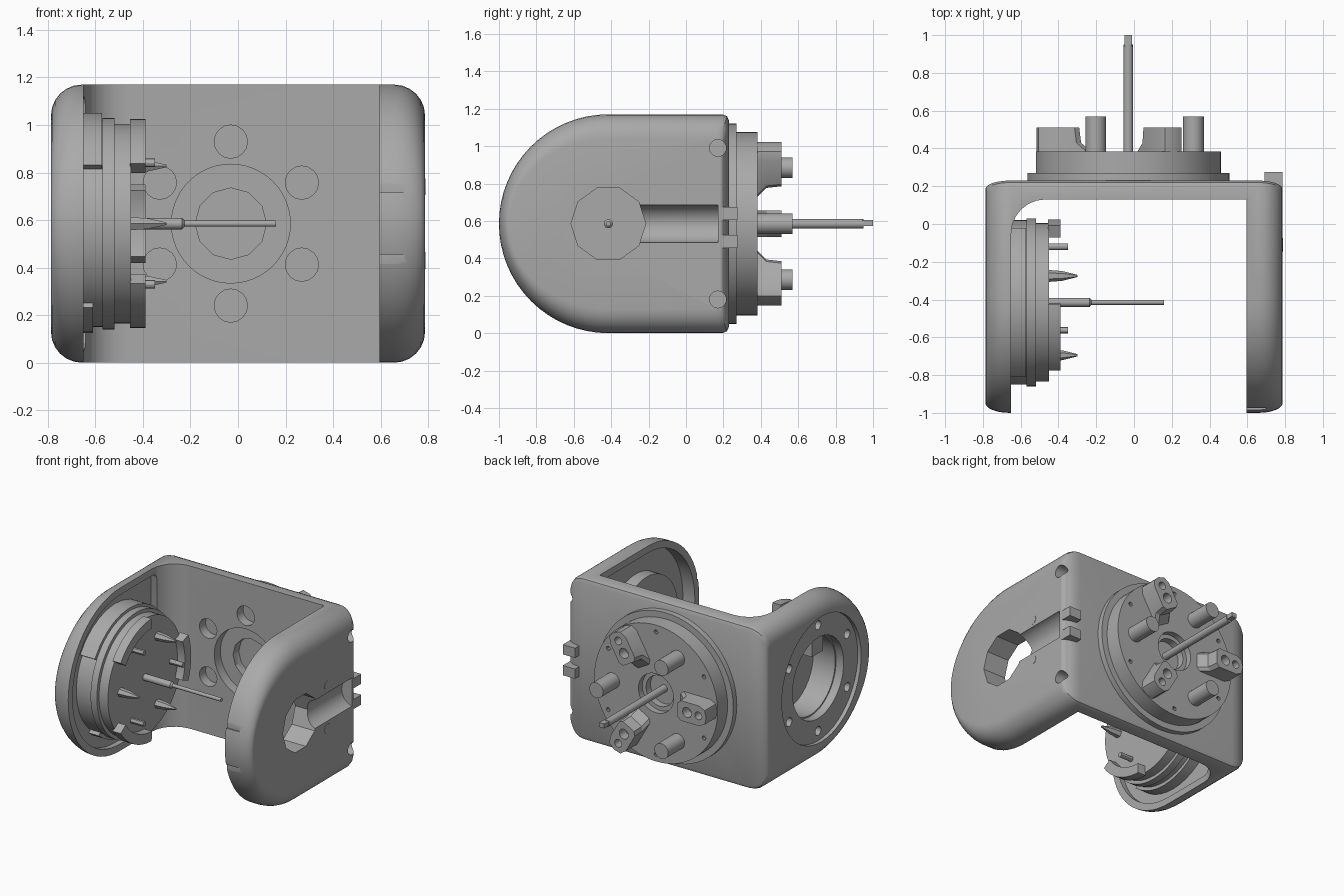
import bpy, bmesh
from math import sin, cos, pi, radians
from mathutils import Vector

cube = bpy.data.objects.get("Cube")
if cube:
    bpy.data.objects.remove(cube, do_unlink=True)

GREY = (0.4, 0.4, 0.4, 1)
grey = bpy.data.materials.new("machined_grey")
grey.use_nodes = True
grey.diffuse_color = GREY
grey.node_tree.nodes["Principled BSDF"].inputs["Base Color"].default_value = GREY

MID = 0.585        # height of every axis
ARM_Y = -0.415     # centre of the round arm ends
BACK_X = -0.03     # centre of the rear hub


def place(axis, u, v, t):
    return {"x": (t, u, v), "y": (u, t, v), "z": (u, v, t)}[axis]


def loft(name, rings):
    """Skin a list of equal closed rings and cap both ends."""
    bm = bmesh.new()
    loops = [[bm.verts.new(p) for p in ring] for ring in rings]
    n = len(loops[0])
    for a, b in zip(loops, loops[1:]):
        for i in range(n):
            j = (i + 1) % n
            bm.faces.new((a[i], a[j], b[j], b[i]))
    bm.faces.new(loops[0])
    bm.faces.new(loops[-1])
    bmesh.ops.recalc_face_normals(bm, faces=bm.faces)
    mesh = bpy.data.meshes.new(name)
    bm.to_mesh(mesh)
    bm.free()
    mesh.materials.append(grey)
    obj = bpy.data.objects.new(name, mesh)
    bpy.context.collection.objects.link(obj)
    return obj


def prism(name, pts, axis, a, b):
    return loft(name, [[place(axis, u, v, t) for u, v in pts] for t in (a, b)])


def circle(u, v, r, n=48):
    return [(u + r * cos(2 * pi * i / n), v + r * sin(2 * pi * i / n)) for i in range(n)]


def cyl(name, axis, u, v, r, a, b, n=48):
    return prism(name, circle(u, v, r, n), axis, a, b)


def box(name, x0, x1, y0, y1, z0, z1):
    return prism(name, [(x0, y0), (x1, y0), (x1, y1), (x0, y1)], "z", z0, z1)


def polar(u, v, r, deg):
    return u + r * cos(radians(deg)), v + r * sin(radians(deg))


def arc_plate(name, mid, half, inner, outer, a, b):
    """Curved segment around the arm axis."""
    sweep = [mid - half + 2 * half * i / 10 for i in range(11)]
    outline = [polar(ARM_Y, MID, outer, s) for s in sweep]
    outline += [polar(ARM_Y, MID, inner, s) for s in reversed(sweep)]
    return prism(name, outline, "x", a, b)


def cut(obj, cutters):
    """Subtract each cutter, bake the result, then discard the cutter."""
    for c in cutters:
        c.hide_render = True
        mod = obj.modifiers.new("cut", "BOOLEAN")
        mod.operation, mod.solver, mod.object = "DIFFERENCE", "EXACT", c
        bpy.context.view_layer.update()
        done = obj.evaluated_get(bpy.context.evaluated_depsgraph_get())
        mesh = bpy.data.meshes.new_from_object(done)
        obj.modifiers.clear()
        obj.data = mesh
        bpy.data.objects.remove(c, do_unlink=True)


def d_shape(inset_z, inset_y, back):
    """Arm outline: round to the front, straight toward the back."""
    rz, ry, c = MID - inset_z, MID - inset_y, 0.035
    turns = [radians(90 + 180 * i / 32) for i in range(33)]
    arc = [(ARM_Y + ry * cos(t), MID + rz * sin(t)) for t in turns]
    return arc + [(back - c, MID - rz), (back - c * .3, MID - rz + c * .3), (back, MID - rz + c),
                  (back, MID + rz - c), (back - c * .3, MID + rz - c * .3), (back - c, MID + rz)]


# Bracket: rounded solid, hollowed into a fork with one filleted corner
rings, ROUND = [], 0.13
for side in (-1, 1):
    steps = [radians(15 * i) for i in range(7)]
    for a in (steps if side < 0 else steps[::-1]):
        x = side * (0.787 - ROUND * (1 - cos(a)))
        inset = ROUND * (1 - sin(a))
        outline = d_shape(inset, inset * 0.4, 0.23 - inset * 0.35)
        rings.append([place("x", u, v, x) for u, v in outline])
bracket = loft("fork_bracket", rings)

gap = [(-0.65, -2), (0.595, -2), (0.595, 0.13)]
gap += [polar(-0.47, -0.05, 0.18, 90 + 15 * i) for i in range(7)]
cutters = [prism("gap", gap, "z", -1, 2),
           prism("left_recess", d_shape(0.05, 0.05, 0.08), "x", 0.5, 0.69),
           prism("right_recess", d_shape(0.05, 0.05, 0.0), "x", -0.69, -0.6),
           cyl("bearing_hole", "x", ARM_Y, MID, 0.2, 0.5, 1, 10),
           cyl("cable_trough", "y", 0.81, MID, 0.105, ARM_Y, 0.17, 20),
           cyl("hub_hole", "y", BACK_X, MID, 0.25, 0.0, 0.2),
           cyl("hub_bore", "y", BACK_X, MID, 0.15, 0.0, 0.5, 12),
           cyl("cover_seat", "x", ARM_Y, MID, 0.45, -1, -0.76),
           cyl("cover_bore", "x", ARM_Y, MID, 0.29, -1, -0.6)]
for z in (0.18, 0.99):
    cutters.append(cyl("arm_screw_hole", "x", 0.17, z, 0.045, 0.7, 1, 20))
for k in range(6):
    u, v = polar(BACK_X, MID, 0.345, 30 + 60 * k)
    cutters.append(cyl("plate_hole", "y", u, v, 0.07, 0.0, 0.2, 16))
    u, v = polar(ARM_Y, MID, 0.38, 30 + 60 * k)
    cutters.append(cyl("cover_screw_hole", "x", u, v, 0.032, -1, -0.71, 16))
for z in (0.43, 0.74):
    cutters.append(box("tip_notch", 0.5, 0.7, -1.1, -0.975, z - 0.025, z + 0.025))
cut(bracket, cutters)

# Left arm: bearing ring, clips and rear tabs
ring = cyl("bearing_ring", "x", ARM_Y, MID, 0.36, 0.605, 0.70)
cut(ring, [cyl("bore", "x", ARM_Y, MID, 0.2, 0.5, 0.9, 10)])
for z in (0.49, 0.64):
    box("rear_tab", 0.69, 0.787, 0.19, 0.275, z - 0.035, z + 0.035)
for z in (0.43, 0.74):
    cyl("arm_clip", "x", -0.11, z, 0.035, 0.76, 0.789, 8)

# Rear hub: flange ring and a disc with a blind centre recess
flange = cyl("rear_flange", "y", BACK_X, MID, 0.535, 0.225, 0.27, 64)
cut(flange, [cyl("bore", "y", BACK_X, MID, 0.15, 0, 1, 12)])
disc = cyl("rear_disc", "y", BACK_X, MID, 0.49, 0.265, 0.383, 64)
hub_cuts = [cyl("counterbore", "y", BACK_X, MID, 0.14, 0.34, 1, 32),
            cyl("recess", "y", BACK_X, MID, 0.11, 0.29, 1, 24)]
for k in range(6):
    u, v = polar(BACK_X, MID, 0.44, 30 + 60 * k)
    hub_cuts.append(cyl("pin_hole", "y", u, v, 0.015, 0.35, 1, 10))
cut(disc, hub_cuts)
cyl("rear_rod", "y", BACK_X, MID, 0.026, 0.28, 0.95, 20)
box("rear_rod_tip", BACK_X - 0.02, BACK_X + 0.02, 0.94, 1.0, MID - 0.012, MID + 0.02)

# Three round posts alternate with three drilled lugs on sloping feet
for k in range(3):
    u, v = polar(BACK_X, MID, 0.345, 120 * k)
    cyl("rear_post", "y", u, v, 0.055, 0.37, 0.57, 24)
    ang = radians(60 + 120 * k)
    out = Vector((cos(ang), sin(ang)))
    tan = Vector((-out.y, out.x))
    lug_rings = []
    for y, inner in ((0.37, 0.18), (0.43, 0.25), (0.51, 0.26)):
        outline = [(inner, -0.05), (inner + 0.025, -0.072), (0.43, -0.072), (0.475, -0.05), (0.487, 0),
                   (0.475, 0.05), (0.43, 0.072), (inner + 0.025, 0.072), (inner, 0.05)]
        pts = [Vector((BACK_X, MID)) + out * r + tan * s for r, s in outline]
        lug_rings.append([place("y", p.x, p.y, y) for p in pts])
    lug = loft("rear_lug", lug_rings)
    holes = []
    for r, size in ((0.335, 0.036), (0.425, 0.028)):
        u, v = polar(BACK_X, MID, r, 60 + 120 * k)
        holes.append(cyl("hole", "y", u, v, size, 0.44, 1, 14))
    cut(lug, holes)

# Inner hub on the right arm: stacked discs, open toward the arm
for name, r, a, b in (("inner_base", 0.435, -0.70, -0.565), ("inner_flange", 0.445, -0.57, -0.52),
                      ("inner_disc", 0.42, -0.525, -0.45)):
    part = cyl(name, "x", ARM_Y, MID, r, a, b, 64)
    if name != "inner_disc":
        cut(part, [cyl("hollow", "x", ARM_Y, MID, 0.28, -1, 0, 40)])
arc_plate("upper_base_pad", 90, 58, 0.42, 0.465, -0.688, -0.572)
arc_plate("lower_base_pad", -90, 40, 0.42, 0.46, -0.688, -0.61)
box("inner_key", -0.72, -0.52, -0.53, -0.40, 0.73, 0.87)

# Curved rim tabs on the inner disc
for mid, half in ((0, 22), (118, 27), (-118, 27)):
    arc_plate("rim_tab", mid, half, 0.37, 0.44, -0.455, -0.39)

# Pins and tapered spikes around the inner disc
for k in range(3):
    u, v = polar(ARM_Y, MID, 0.295, 120 * k)
    cyl("inner_pin", "x", u, v, 0.018, -0.46, -0.35, 12)
    u, v = polar(ARM_Y, MID, 0.28, 60 + 120 * k)
    loft("inner_spike", [[place("x", p, q, x) for p, q in circle(u, v, r, 6)]
                         for x, r in ((-0.46, 0.032), (-0.38, 0.026), (-0.30, 0.006))])

# Stepped rod on the inner disc
loft("inner_rod", [[place("x", p, q, x) for p, q in circle(ARM_Y, MID, r, 16)]
                   for x, r in ((-0.46, 0.024), (-0.235, 0.024), (-0.225, 0.013), (0.16, 0.013))])

# Smooth rounded surfaces, keeping machined edges crisp
bpy.ops.object.select_all(action="DESELECT")
for obj in bpy.context.scene.objects:
    if obj.type == "MESH":
        obj.select_set(True)
        bpy.context.view_layer.objects.active = obj
bpy.ops.object.shade_smooth_by_angle(angle=radians(30))
